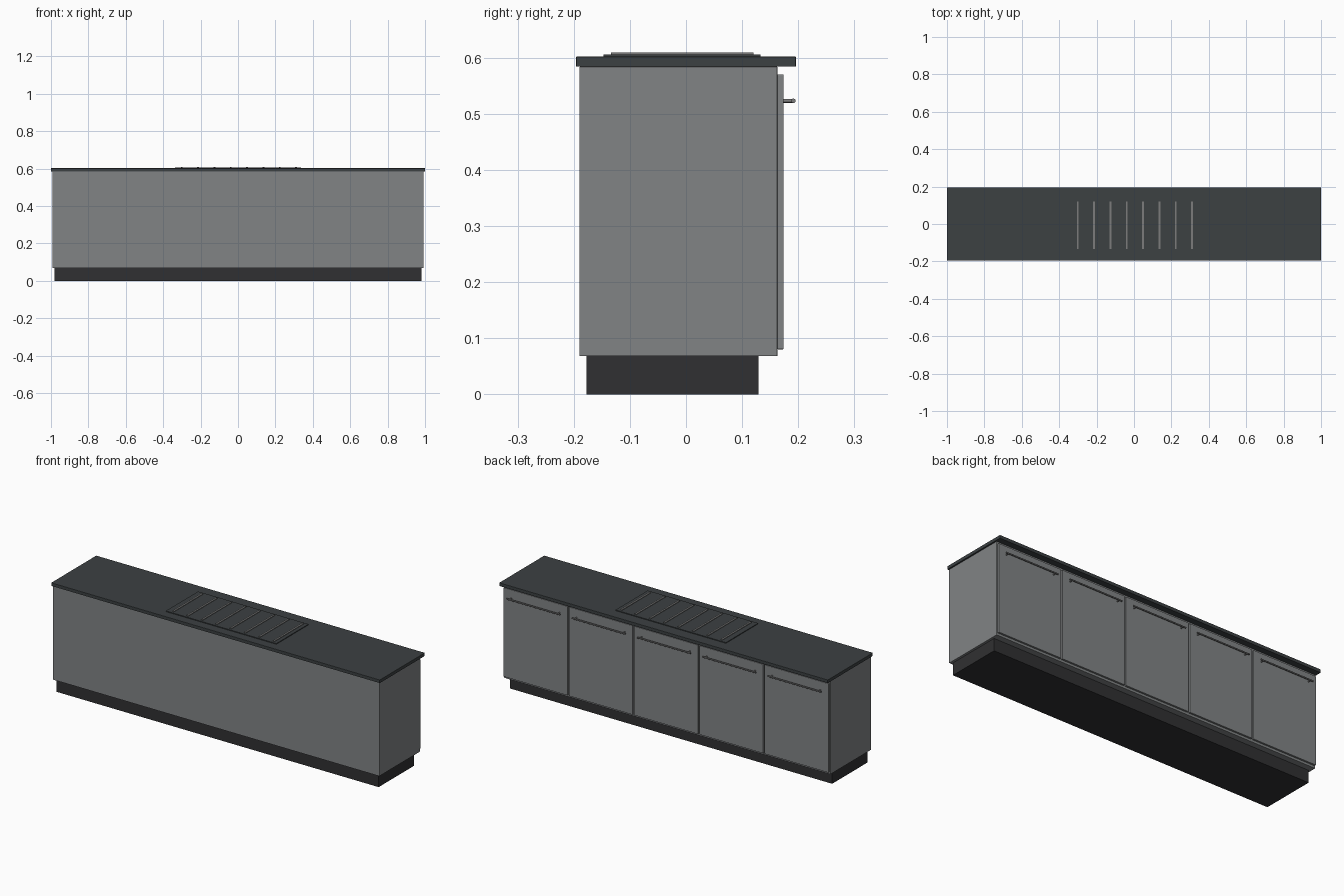
import bpy, math

if "Cube" in bpy.data.objects:
    bpy.data.objects.remove(bpy.data.objects["Cube"])


def material(name, r, g, b):
    m = bpy.data.materials.new(name)
    m.diffuse_color = (r, g, b, 1)
    m.use_nodes = True
    m.node_tree.nodes["Principled BSDF"].inputs["Base Color"].default_value = m.diffuse_color
    return m


CABINET = material("cabinet_grey", 0.22, 0.23, 0.235)
STONE = material("dark_stone", 0.045, 0.052, 0.055)
PLINTH = material("plinth_black", 0.03, 0.03, 0.032)
METAL = material("metal", 0.20, 0.20, 0.20)


def box(name, x, y, z, mat, bevel=0.0):
    """Box from (min, max) ranges on each axis."""
    bpy.ops.mesh.primitive_cube_add(size=1, location=[(a + b) / 2 for a, b in (x, y, z)])
    o = bpy.context.object
    o.name = name
    o.scale = [b - a for a, b in (x, y, z)]
    bpy.ops.object.transform_apply(location=False, rotation=False, scale=True)
    o.data.materials.append(mat)
    if bevel:
        m = o.modifiers.new("edge", 'BEVEL')
        m.width, m.segments = bevel, 2
    return o


def rod(name, loc, length, radius, rot, mat):
    bpy.ops.mesh.primitive_cylinder_add(vertices=16, radius=radius, depth=length,
                                        location=loc, rotation=rot)
    o = bpy.context.object
    o.name = name
    o.data.materials.append(mat)
    bpy.ops.object.shade_smooth_by_angle()
    return o


# Plinth, carcass and worktop
box("plinth", (-0.98, 0.98), (-0.177, 0.129), (0, 0.068), PLINTH)
box("carcass", (-0.993, 0.993), (-0.19, 0.163), (0.068, 0.584), CABINET, 0.0015)
box("worktop", (-1, 1), (-0.196, 0.196), (0.584, 0.602), STONE, 0.0015)

# Drainer panel with raised ribs
box("drainer_panel", (-0.336, 0.336), (-0.147, 0.133), (0.602, 0.606), STONE)
for i in range(8):
    x = -0.301 + i * 0.0874
    box(f"drainer_rib_{i + 1}", (x - 0.005, x + 0.005), (-0.134, 0.12), (0.604, 0.6095), METAL)

# Five doors along the back, each with a bar handle on two posts
PITCH, DOOR, BAR = 0.3972, 0.389, 0.324
for i in range(5):
    x = (i - 2) * PITCH
    box(f"door_{i + 1}", (x - DOOR / 2, x + DOOR / 2), (0.163, 0.174), (0.08, 0.57), CABINET, 0.0015)
    rod(f"handle_bar_{i + 1}", (x, 0.1915, 0.523), BAR, 0.004, (0, math.pi / 2, 0), METAL)
    for s in (-1, 1):
        rod(f"handle_post_{i + 1}_{'left' if s < 0 else 'right'}",
            (x + s * (BAR / 2 - 0.015), 0.182, 0.523), 0.018, 0.0035, (math.pi / 2, 0, 0), METAL)
